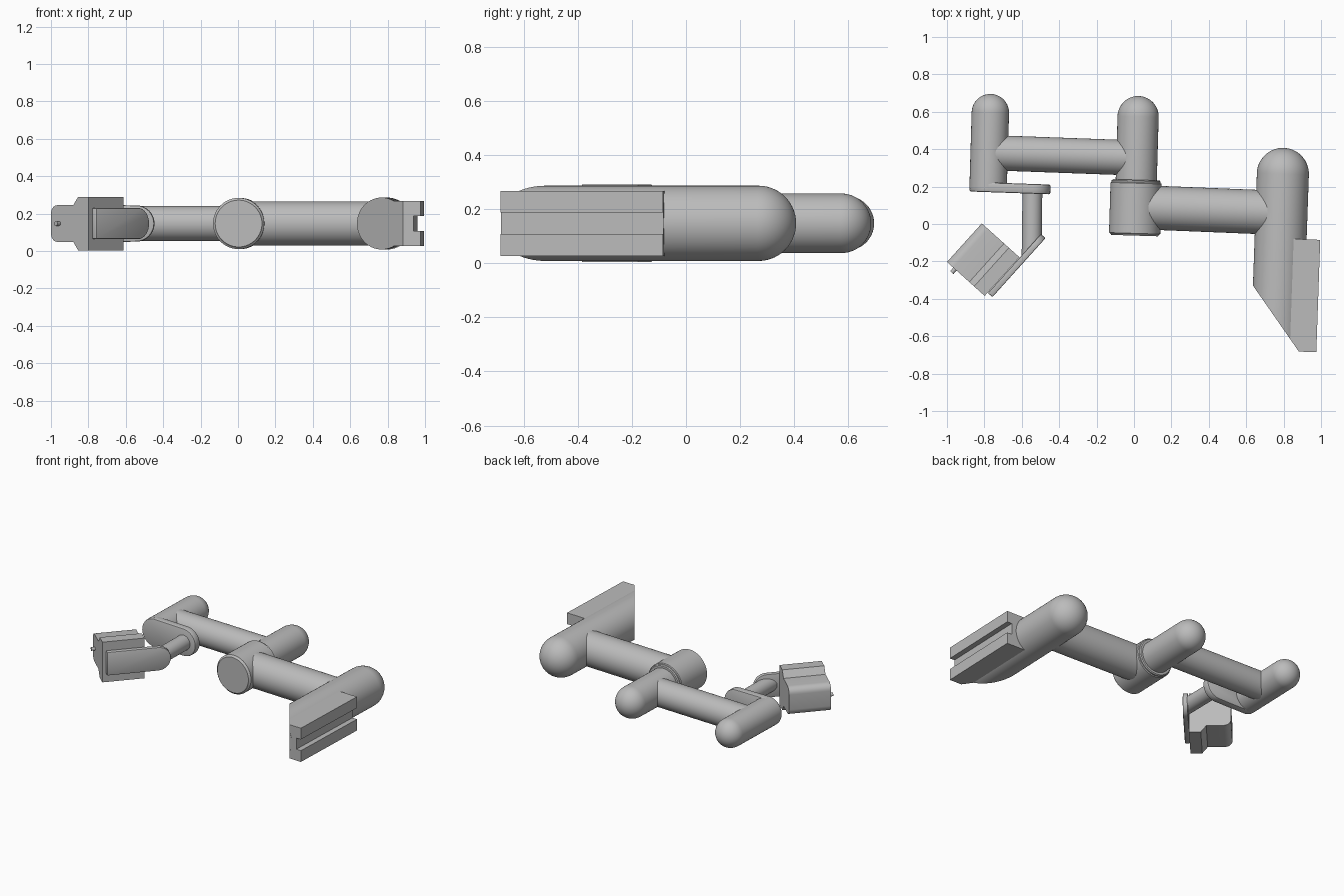
import bpy, bmesh
from math import sin, cos, pi, radians
from mathutils import Matrix, Vector

if "Cube" in bpy.data.objects:
    bpy.data.objects.remove(bpy.data.objects["Cube"])

MID = 0.147      # height of every joint axis
TILT = -2        # the arm is turned slightly in plan

grey = bpy.data.materials.new("grey_metal")
grey.use_nodes = True
grey.diffuse_color = (0.5, 0.5, 0.5, 1)
grey.node_tree.nodes["Principled BSDF"].inputs["Base Color"].default_value = (0.5, 0.5, 0.5, 1)


def finish(name, bm, matrix, cuts=()):
    """Place the mesh, slice it by planes (point, outward normal), shade it."""
    bm.transform(matrix)
    for point, normal in cuts:
        geom = bm.verts[:] + bm.edges[:] + bm.faces[:]
        cut = bmesh.ops.bisect_plane(bm, geom=geom, plane_co=point, plane_no=normal, clear_outer=True)
        rim = [e for e in cut["geom_cut"] if isinstance(e, bmesh.types.BMEdge)]
        bmesh.ops.edgeloop_fill(bm, edges=rim)
    bmesh.ops.recalc_face_normals(bm, faces=bm.faces)
    for face in bm.faces:
        face.smooth = True
    for edge in bm.edges:
        edge.smooth = edge.calc_face_angle(0) < radians(30)
    mesh = bpy.data.meshes.new(name)
    bm.to_mesh(mesh)
    bm.free()
    mesh.materials.append(grey)
    obj = bpy.data.objects.new(name, mesh)
    bpy.context.collection.objects.link(obj)
    return obj


def lathe(name, start, end, profile, cuts=(), steps=56):
    """Turn (distance, radius) points about the axis from start to end."""
    a, b = Vector((*start, MID)), Vector((*end, MID))
    bm = bmesh.new()
    verts = [bm.verts.new((r, 0, t)) for t, r in profile]
    edges = [bm.edges.new(pair) for pair in zip(verts, verts[1:])]
    bmesh.ops.spin(bm, geom=verts + edges, cent=(0, 0, 0), axis=(0, 0, 1),
                   angle=2 * pi, steps=steps, use_duplicate=False)
    bmesh.ops.remove_doubles(bm, verts=bm.verts, dist=1e-5)
    turn = (b - a).to_track_quat('Z', 'Y').to_matrix().to_4x4()
    return finish(name, bm, Matrix.Translation(a) @ turn, cuts)


def rod(name, start, end, r, dome=False, cuts=()):
    """Plain cylinder, optionally with a hemisphere at the far end."""
    length = (Vector(end) - Vector(start)).length
    profile = [(0, 0), (0, r), (length, r)]
    if dome:
        n = 14
        profile += [(length + r * sin(i * pi / 2 / n), r * cos(i * pi / 2 / n)) for i in range(1, n)]
        profile.append((length + r, 0))
    else:
        profile.append((length, 0))
    return lathe(name, start, end, profile, cuts)


def extrude(name, profile, angle, near, far, bevel=0, cuts=()):
    """Extrude an upright outline (along, height) sideways; angle turns it in plan."""
    a = radians(angle)
    frame = Matrix(((cos(a), 0, sin(a), 0), (sin(a), 0, -cos(a), 0), (0, 1, 0, MID), (0, 0, 0, 1)))
    bm = bmesh.new()
    face = bm.faces.new([bm.verts.new((x, y, near)) for x, y in profile])
    out = bmesh.ops.extrude_face_region(bm, geom=[face])
    moved = [v for v in out["geom"] if isinstance(v, bmesh.types.BMVert)]
    bmesh.ops.translate(bm, vec=(0, 0, far - near), verts=moved)
    if bevel:
        rims = [e for e in bm.edges if e.calc_face_angle(0) > radians(40)]
        bmesh.ops.bevel(bm, geom=rims, offset=bevel, segments=2, profile=0.5, affect='EDGES')
    return finish(name, bm, frame, cuts)


def arc(cx, cy, r, a0, a1, n=16):
    return [(cx + r * cos(radians(a0 + (a1 - a0) * i / n)),
             cy + r * sin(radians(a0 + (a1 - a0) * i / n))) for i in range(n + 1)]


# Shoulder column and slotted mounting clamp, sliced by one diagonal plane
diagonal = (Vector((0.64, -0.335, MID)), Vector((-0.345, -0.24, 0)))
front_end = (Vector((0.92, -0.683, MID)), Vector((0, -1, 0)))
rod("shoulder_column", (0.76, -0.76), (0.796, 0.268), 0.139, True, (diagonal, front_end))
half = [(0.82, 0.12), (0.998, 0.12), (0.998, 0.04), (0.961, 0.04)]
clamp = half + [(x, -z) for x, z in reversed(half)]
extrude("mounting_clamp", clamp, TILT, 0.05, 0.651, cuts=(diagonal,))

# Upper arm, elbow and forearm
rod("upper_arm", (0.03, 0.09), (0.77, 0.06), 0.118)
lathe("elbow_housing", (0.003, -0.062), (0.012, 0.236),
      [(0, 0), (0, 0.125), (0.008, 0.13), (0.012, 0.137), (0.28, 0.137),
       (0.284, 0.131), (0.292, 0.131), (0.298, 0.125), (0.298, 0)])
rod("elbow_column", (0.011, 0.2), (0.022, 0.574), 0.11, True)
rod("forearm", (-0.76, 0.381), (0.01, 0.353), 0.094)

# Wrist column with its rounded offset plate
rod("wrist_column", (-0.78, 0.19), (-0.768, 0.595), 0.1, True)
outline = arc(-0.55, 0, 0.097, -90, 90) + arc(-0.785, 0, 0.1, 90, 270)
extrude("wrist_plate", outline, TILT, -0.195, -0.143, 0.008)

# Tool post, cut where it meets the angled tool plate
tool = radians(-42)
normal = Vector((cos(tool), sin(tool), 0))
rod("tool_post", (-0.543, 0.18), (-0.548, -0.2), 0.053,
    cuts=((normal * -0.318, normal),))
outline = arc(0.456, 0, 0.083, 90, 270) + [(0.797, -0.083), (0.797, 0.083)]
extrude("tool_plate", outline, 228, 0.301, 0.334, 0.006)

# Tool head: tall body stepping down to a rounded nose, with a small pin
r = 0.045
nose = arc(-0.607 + r, 0.098 - r, r, 180, 90, 6)
upper = nose + [(-0.447, 0.098), (-0.412, 0.143), (-0.336, 0.143)]
extrude("tool_head", upper + [(x, -z) for x, z in reversed(upper)], -42, 0.542, 0.82)
along = Vector((sin(tool), -cos(tool), 0))
base = normal * -0.55
rod("tool_pin", (base + along * 0.8).xy, (base + along * 0.845).xy, 0.012)
